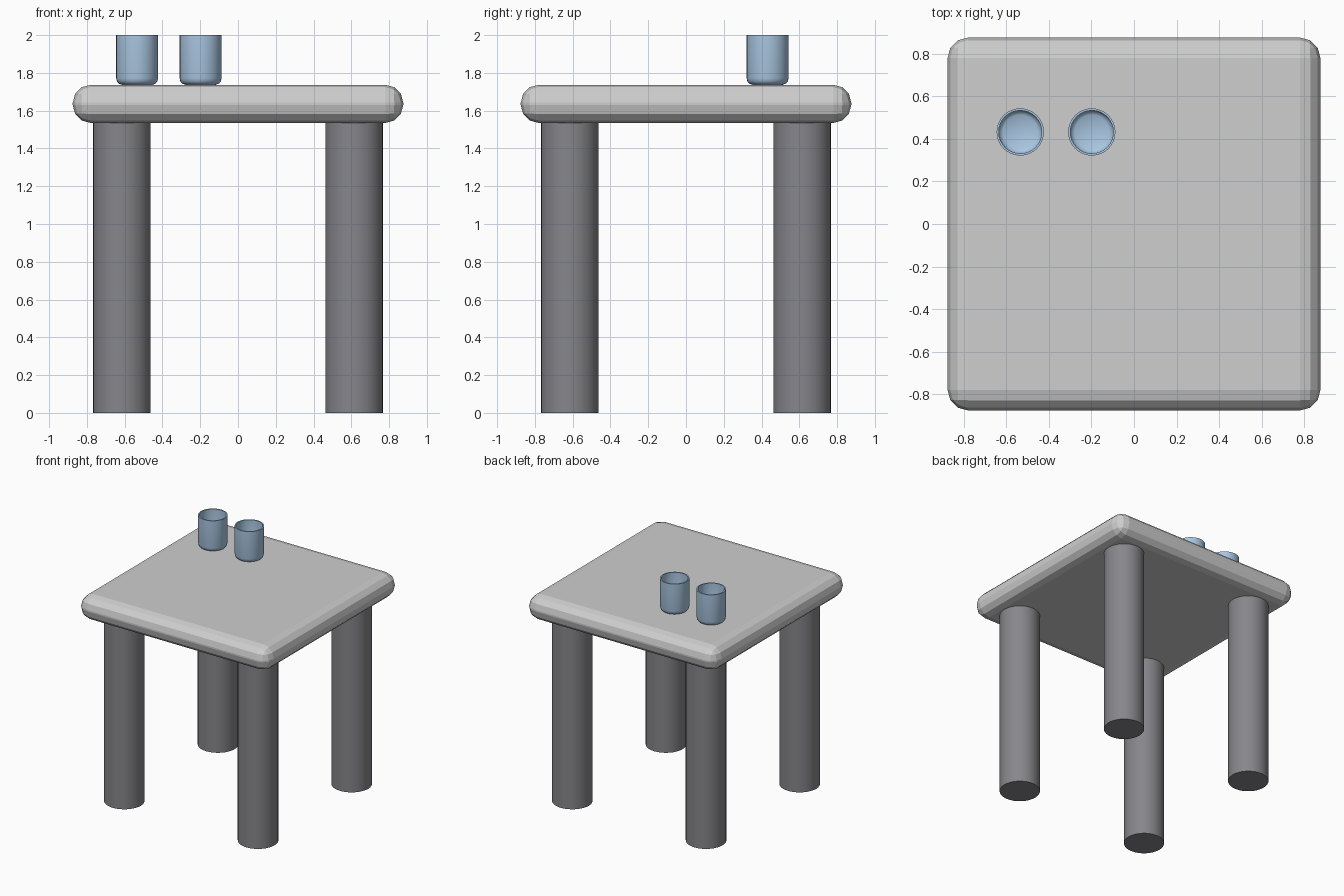
import bpy
import math
import bmesh

cube = bpy.data.objects.get("Cube")
if cube:
    bpy.data.objects.remove(cube, do_unlink=True)


def make_material(name, rgb):
    mat = bpy.data.materials.new(name)
    mat.use_nodes = True
    color = (*rgb, 1.0)
    mat.diffuse_color = color
    mat.node_tree.nodes["Principled BSDF"].inputs["Base Color"].default_value = color
    return mat


def finish(name, mat, smooth=True):
    obj = bpy.context.object
    obj.name = name
    obj.data.materials.append(mat)
    if smooth:
        bpy.ops.object.shade_smooth_by_angle(angle=math.radians(35))
    return obj


def lathe(name, profile, location, mat, steps=32):
    """Spin an (r, z) profile around the vertical axis."""
    bm = bmesh.new()
    verts = [bm.verts.new((r, 0, z)) for r, z in profile]
    edges = [bm.edges.new(pair) for pair in zip(verts, verts[1:])]
    bmesh.ops.spin(bm, geom=verts + edges, cent=(0, 0, 0), axis=(0, 0, 1),
                   angle=math.tau, steps=steps)
    bmesh.ops.remove_doubles(bm, verts=bm.verts, dist=0.0005)
    bmesh.ops.recalc_face_normals(bm, faces=bm.faces)
    mesh = bpy.data.meshes.new(name)
    bm.to_mesh(mesh)
    bm.free()
    obj = bpy.data.objects.new(name, mesh)
    obj.location = location
    bpy.context.collection.objects.link(obj)
    bpy.ops.object.select_all(action="DESELECT")
    obj.select_set(True)
    bpy.context.view_layer.objects.active = obj
    return finish(name, mat)


light_grey = make_material("light grey", (0.62, 0.62, 0.62))
dark_grey = make_material("dark grey", (0.24, 0.24, 0.26))
pale_blue = make_material("pale blue", (0.40, 0.57, 0.76))

TOP_Z, UNDER_Z, HALF = 1.737, 1.535, 0.875

# Table top: rounded slab with faceted edges
bpy.ops.mesh.primitive_cube_add(size=1, location=(0, 0, (TOP_Z + UNDER_Z) / 2))
slab = finish("table_top", light_grey, smooth=False)
slab.scale = (2 * HALF, 2 * HALF, TOP_Z - UNDER_Z)
bpy.ops.object.transform_apply(location=False, rotation=False, scale=True)
bevel = slab.modifiers.new("rounded_edges", "BEVEL")
bevel.width = 0.095
bevel.segments = 3

# Four round legs
for side, x in (("right", -0.615), ("left", 0.615)):
    for end, y in (("front", -0.615), ("back", 0.615)):
        bpy.ops.mesh.primitive_cylinder_add(
            vertices=32, radius=0.153, depth=UNDER_Z, location=(x, y, UNDER_Z / 2))
        finish(f"{end}_{side}_leg", dark_grey)

# Two open cups with rounded bases
cup_profile = [(0, 0), (0.08, 0), (0.097, 0.006), (0.107, 0.018), (0.111, 0.035),
               (0.111, 0.263), (0.101, 0.263), (0.101, 0.037), (0.095, 0.022),
               (0.08, 0.012), (0, 0.01)]
for name, x in (("outer_cup", -0.534), ("inner_cup", -0.198)):
    lathe(name, cup_profile, (x, 0.432, TOP_Z), pale_blue)
